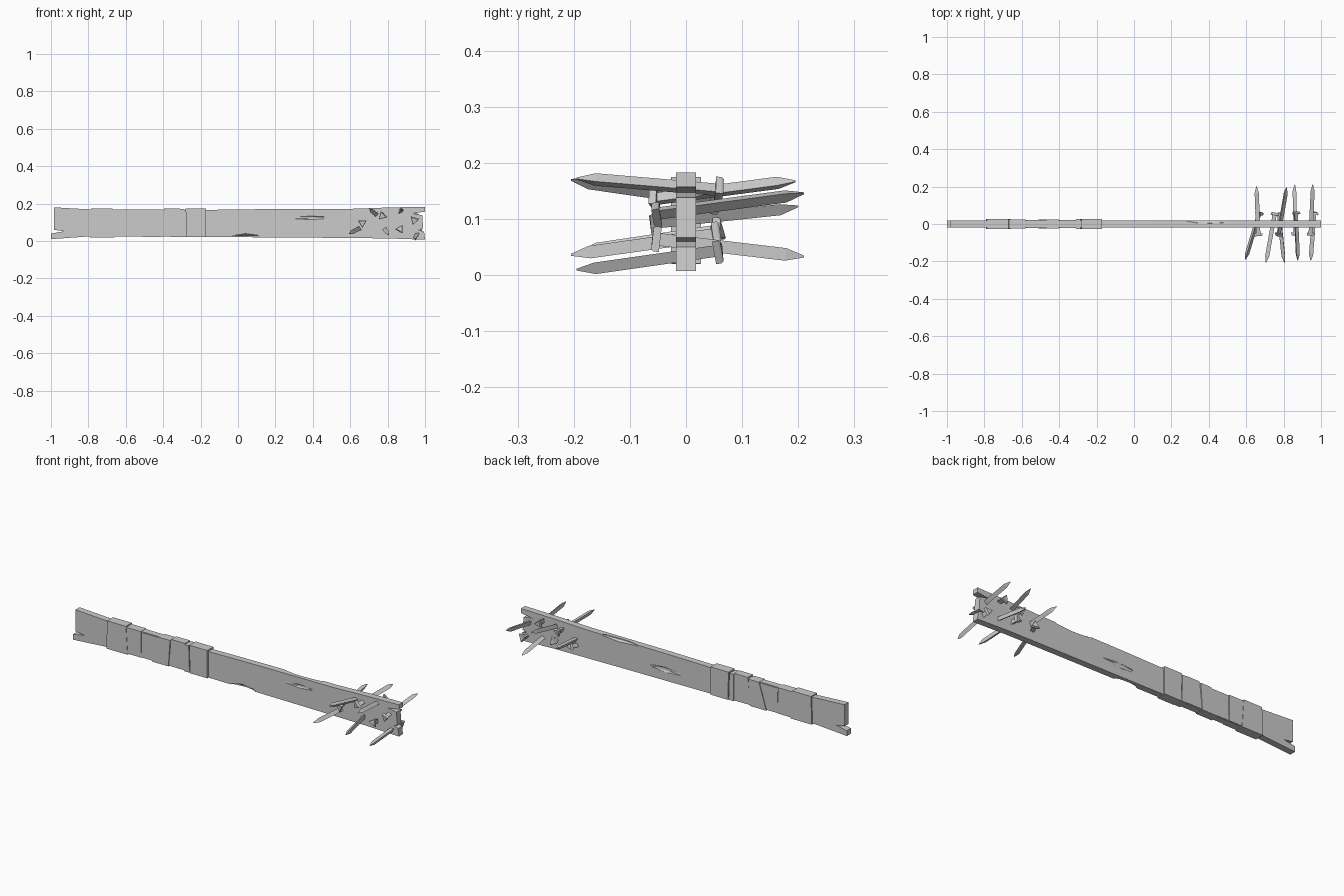
import bpy, bmesh, math
from mathutils import Vector, Matrix

cube = bpy.data.objects.get("Cube")
if cube:
    bpy.data.objects.remove(cube, do_unlink=True)

grey = bpy.data.materials.new("plain_grey")
grey.use_nodes = True
grey.diffuse_color = (0.6, 0.6, 0.6, 1)
grey.node_tree.nodes["Principled BSDF"].inputs["Base Color"].default_value = (0.6, 0.6, 0.6, 1)


def finish(name, bm):
    bmesh.ops.recalc_face_normals(bm, faces=bm.faces[:])
    mesh = bpy.data.meshes.new(name)
    bm.to_mesh(mesh)
    bm.free()
    mesh.materials.append(grey)
    ob = bpy.data.objects.new(name, mesh)
    bpy.context.collection.objects.link(ob)
    return ob


def loft(name, rings):
    """Join rings of equal vertex count and cap both ends."""
    bm = bmesh.new()
    rings = [[bm.verts.new(p) for p in ring] for ring in rings]
    n = len(rings[0])
    for a, b in zip(rings, rings[1:]):
        for i in range(n):
            j = (i + 1) % n
            bm.faces.new((a[i], a[j], b[j], b[i]))
    bm.faces.new(rings[0])
    bm.faces.new(rings[-1])
    return finish(name, bm)


# Worn plank with split ends
outline = [(-1, .01), (-.79, .025), (-.2, .022), (.4, .018), (.8, .014), (1, .007),
           (.995, .05), (.965, .06), (.99, .067), (.985, .138), (.93, .147),
           (1, .157), (1, .183), (.8, .179), (.6, .172), (.1, .17), (-.2, .166),
           (-.79, .169), (-.985, .18), (-.985, .06), (-.93, .052), (-1, .04)]
plank = loft("plank", [[(x, y, z) for x, z in outline] for y in (-.018, .018)])


# Chips: long spindles cut from the edges and faces (centre, half sizes)
chips = [((.04, -.018, .02), (.09, .022, .02)),
         ((.4, .018, .173), (.14, .018, .014)),
         ((.39, -.018, .124), (.1, .006, .01)),
         ((.11, .018, .08), (.11, .007, .014))]
for centre, size in chips:
    bm = bmesh.new()
    bmesh.ops.create_icosphere(bm, subdivisions=1, radius=1)
    bmesh.ops.scale(bm, vec=size, verts=bm.verts)
    bmesh.ops.translate(bm, vec=centre, verts=bm.verts)
    cutter = finish("chip_cutter", bm)
    cutter.hide_render = True
    mod = plank.modifiers.new("chip", 'BOOLEAN')
    mod.operation = 'DIFFERENCE'
    mod.solver = 'EXACT'
    mod.object = cutter
    bpy.context.view_layer.objects.active = plank
    bpy.ops.object.modifier_apply(modifier=mod.name)
    bpy.data.objects.remove(cutter, do_unlink=True)


# Cloth grip: slanted bands wound around the plank
def band(name, bottom, top, z0, z1, depth):
    rings = []
    for k in (0, 1):
        rings.append([(bottom[k], -depth, z0), (top[k], -depth, z1),
                      (top[k], depth, z1), (bottom[k], depth, z0)])
    return loft(name, rings)


bands = [((-.79, -.66), (-.785, -.67), .02, .175, .026),
         ((-.66, -.58), (-.67, -.58), .025, .169, .024),
         ((-.58, -.49), (-.575, -.455), .027, .164, .021),
         ((-.51, -.41), (-.465, -.4), .022, .168, .025),
         ((-.41, -.31), (-.395, -.31), .027, .175, .022),
         ((-.31, -.28), (-.31, -.285), .022, .17, .026),
         ((-.275, -.17), (-.28, -.17), .021, .175, .027)]
for i, spec in enumerate(bands):
    band("grip_band_%d" % (i + 1), *spec)


# Three-sided nails driven through the far end
def nail(name, head, tip, roll):
    head, tip = Vector(head), Vector(tip)
    axis = tip - head
    length = axis.length
    turn = axis.to_track_quat('Z', 'Y').to_matrix().to_4x4()
    place = Matrix.Translation(head) @ turn @ Matrix.Rotation(roll, 4, 'Z')
    rings = []
    for t, r in ((0, .022), (.004, .026), (.014, .026), (.014, .013),
                 (length - .033, .013), (length, .002)):
        rings.append([place @ Vector((r * math.cos(a), r * math.sin(a), t))
                      for a in (0, math.tau / 3, 2 * math.tau / 3)])
    return loft(name, rings)


nails = [((.665, -.064, .095), (.655, .2, .123)),
         ((.77, -.064, .133), (.815, .195, .167)),
         ((.867, -.06, .065), (.86, .21, .033)),
         ((.942, -.06, .11), (.955, .21, .146)),
         ((.672, .064, .078), (.595, -.19, .04)),
         ((.752, .06, .132), (.705, -.205, .17)),
         ((.777, .06, .073), (.805, -.205, .036)),
         ((.863, .066, .15), (.875, -.195, .172)),
         ((.965, .064, .047), (.945, -.195, .01))]
for i, (head, tip) in enumerate(nails):
    nail("nail_%d" % (i + 1), head, tip, .5 + i * .8)
